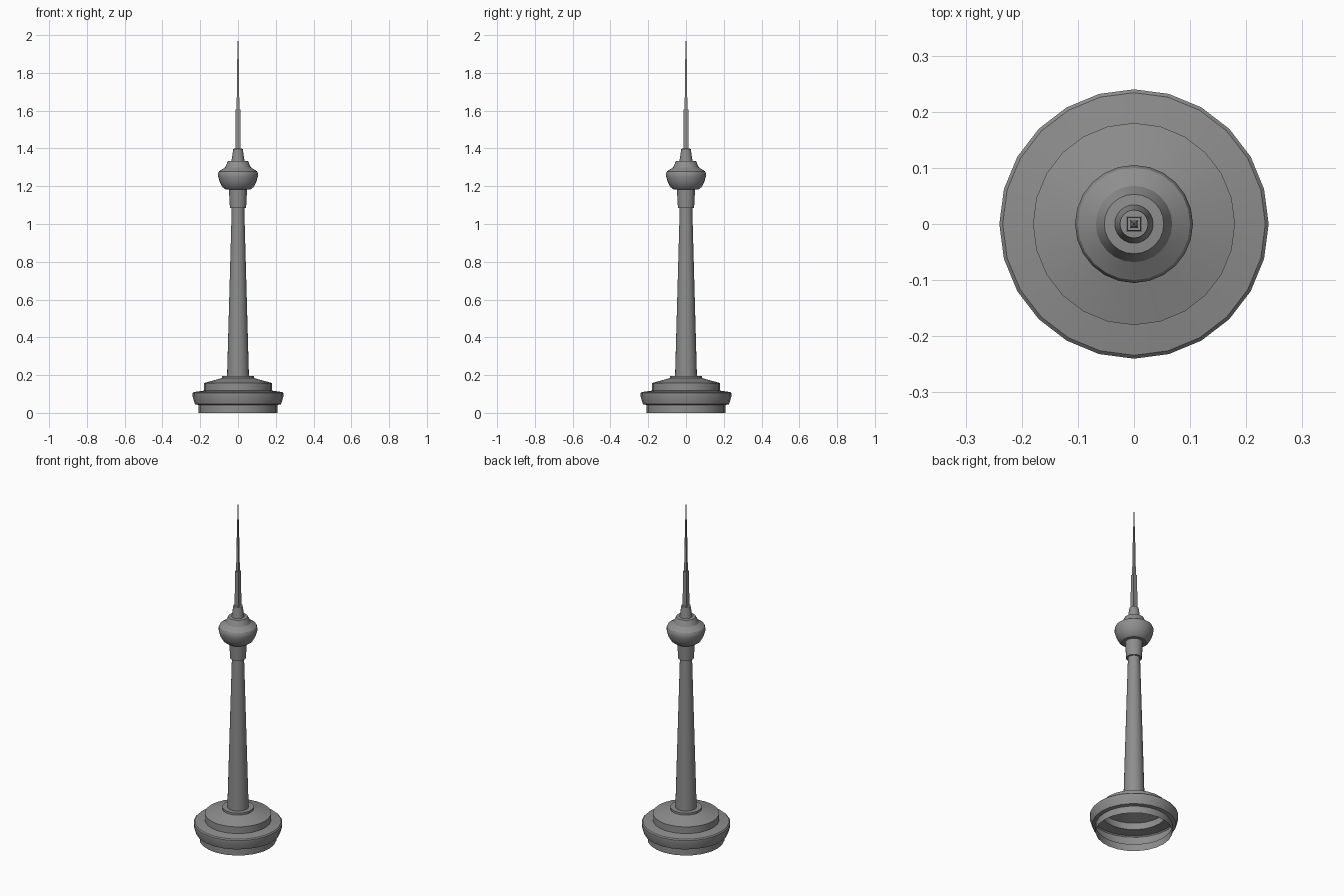
import bpy, bmesh, math

cube = bpy.data.objects.get("Cube")
if cube:
    bpy.data.objects.remove(cube, do_unlink=True)

grey = bpy.data.materials.new("concrete grey")
grey.use_nodes = True
colour = (0.27, 0.27, 0.27, 1)
grey.diffuse_color = colour
grey.node_tree.nodes["Principled BSDF"].inputs["Base Color"].default_value = colour


def lathe(name, profile, sides=24, turn=0.0, smooth=True):
    """Spin a bottom-to-top (radius, height) profile around z."""
    bm = bmesh.new()
    rings = []
    for r, z in profile:
        if r == 0:
            rings.append([bm.verts.new((0, 0, z))] * sides)
            continue
        rings.append([bm.verts.new((r * math.cos(turn + math.tau * i / sides),
                                    r * math.sin(turn + math.tau * i / sides), z))
                      for i in range(sides)])
    for low, high in zip(rings, rings[1:]):
        for i in range(sides):
            j = (i + 1) % sides
            corners = dict.fromkeys((low[i], low[j], high[j], high[i]))
            bm.faces.new(list(corners))
    mesh = bpy.data.meshes.new(name)
    bm.to_mesh(mesh)
    bm.free()
    mesh.materials.append(grey)
    obj = bpy.data.objects.new(name, mesh)
    bpy.context.collection.objects.link(obj)
    if smooth:
        bpy.ops.object.select_all(action='DESELECT')
        obj.select_set(True)
        bpy.context.view_layer.objects.active = obj
        bpy.ops.object.shade_smooth_by_angle(angle=math.radians(30))
    return obj


# Hollow stepped base, open underneath
lathe("base", [(0.208, 0), (0.208, 0.042), (0.228, 0.046), (0.24, 0.085),
               (0.24, 0.104), (0.234, 0.11), (0.18, 0.118), (0.18, 0.158),
               (0.085, 0.184), (0.085, 0.196), (0.05, 0.196)])

# Tapering shaft and the collar under the pod
lathe("shaft", [(0.058, 0.19), (0.033, 1.09)])
lathe("collar", [(0.03, 1.086), (0.043, 1.086), (0.048, 1.185)])

# Observation pod
lathe("pod", [(0.04, 1.183), (0.066, 1.183), (0.082, 1.195), (0.096, 1.22),
              (0.105, 1.25), (0.105, 1.268), (0.1, 1.279), (0.068, 1.3),
              (0.053, 1.333), (0.03, 1.335)])

# Neck above the pod
lathe("neck", [(0.035, 1.33), (0.025, 1.398), (0, 1.4)])

# Square antenna sections, half-width times root two gives the corner radius
DIAGONAL = math.sqrt(2)
for name, low, high, z0, z1 in (("lower_mast", 0.013, 0.012, 1.395, 1.605),
                                ("upper_mast", 0.0075, 0.0035, 1.6, 1.91),
                                ("spire_tip", 0.002, 0.001, 1.905, 2.0)):
    lathe(name, [(low * DIAGONAL, z0), (high * DIAGONAL, z1), (0, z1)],
          sides=4, turn=math.pi / 4, smooth=False)
